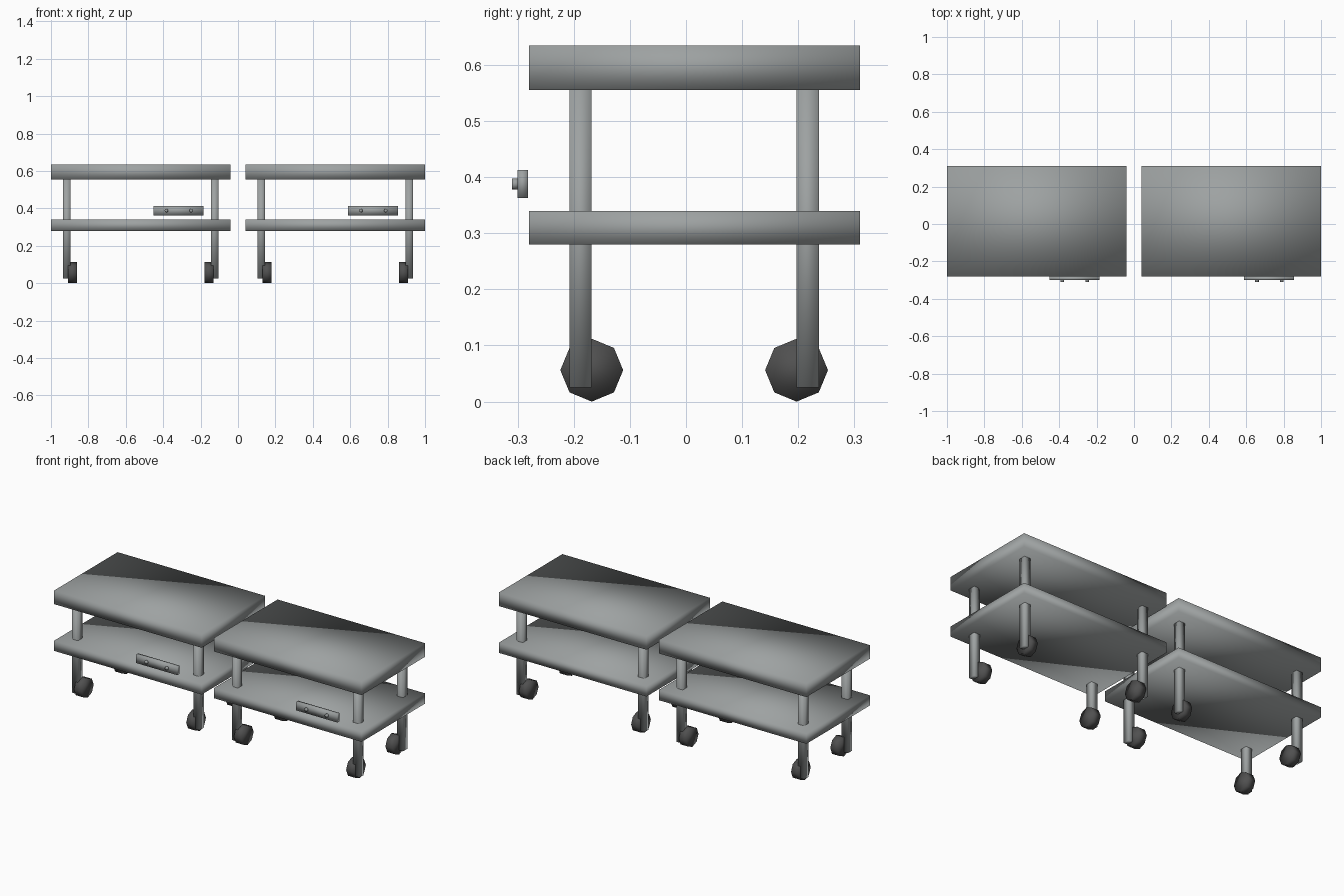
import bpy
from math import pi
from mathutils import Matrix

cube = bpy.data.objects.get("Cube")
if cube:
    bpy.data.objects.remove(cube, do_unlink=True)


def material(name, colour):
    mat = bpy.data.materials.new(name)
    mat.use_nodes = True
    mat.diffuse_color = (*colour, 1)
    mat.node_tree.nodes["Principled BSDF"].inputs["Base Color"].default_value = (*colour, 1)
    return mat


grey = material("steel grey", (0.34, 0.36, 0.36))
dark = material("dark rubber", (0.08, 0.08, 0.08))


def finish(name, mat):
    obj = bpy.context.object
    obj.name = name
    obj.data.materials.append(mat)
    bpy.ops.object.shade_smooth()


def box(name, x, y, z, mat=grey):
    """Soft-shaded box spanning the (low, high) pairs x, y, z."""
    spans = (x, y, z)
    bpy.ops.mesh.primitive_cube_add(size=1, location=[(a + b) / 2 for a, b in spans])
    bpy.context.object.data.transform(Matrix.Diagonal([b - a for a, b in spans] + [1]))
    finish(name, mat)


def drum(name, centre, radius, depth, rotation, mat):
    bpy.ops.mesh.primitive_cylinder_add(vertices=8, radius=radius, depth=depth,
                                        location=centre, rotation=rotation)
    finish(name, mat)


for label, cx in (("right", -0.52), ("left", 0.52)):
    # Top and lower shelf
    box(f"{label}_table_top", (cx - 0.48, cx + 0.48), (-0.28, 0.31), (0.555, 0.635))
    box(f"{label}_shelf", (cx - 0.48, cx + 0.48), (-0.28, 0.31), (0.28, 0.34))

    # Square legs with a caster on the inner side of each
    for end, ly, wy in (("front", -0.188, -0.168), ("back", 0.217, 0.197)):
        for side, s in (("right", -1), ("left", 1)):
            lx = cx + s * 0.395
            box(f"{label}_table_{end}_{side}_leg", (lx - 0.02, lx + 0.02),
                (ly - 0.02, ly + 0.02), (0.025, 0.56))
            drum(f"{label}_table_{end}_{side}_wheel", (cx + s * 0.365, wy, 0.056),
                 0.056, 0.05, (0, pi / 2, 0), dark)

    # Control bar with two small knobs
    box(f"{label}_control_bar", (cx + 0.068, cx + 0.336), (-0.30, -0.282), (0.363, 0.413))
    for n, kx in enumerate((0.137, 0.27)):
        drum(f"{label}_knob_{n + 1}", (cx + kx, -0.304, 0.388), 0.01, 0.012,
             (pi / 2, 0, 0), grey)
